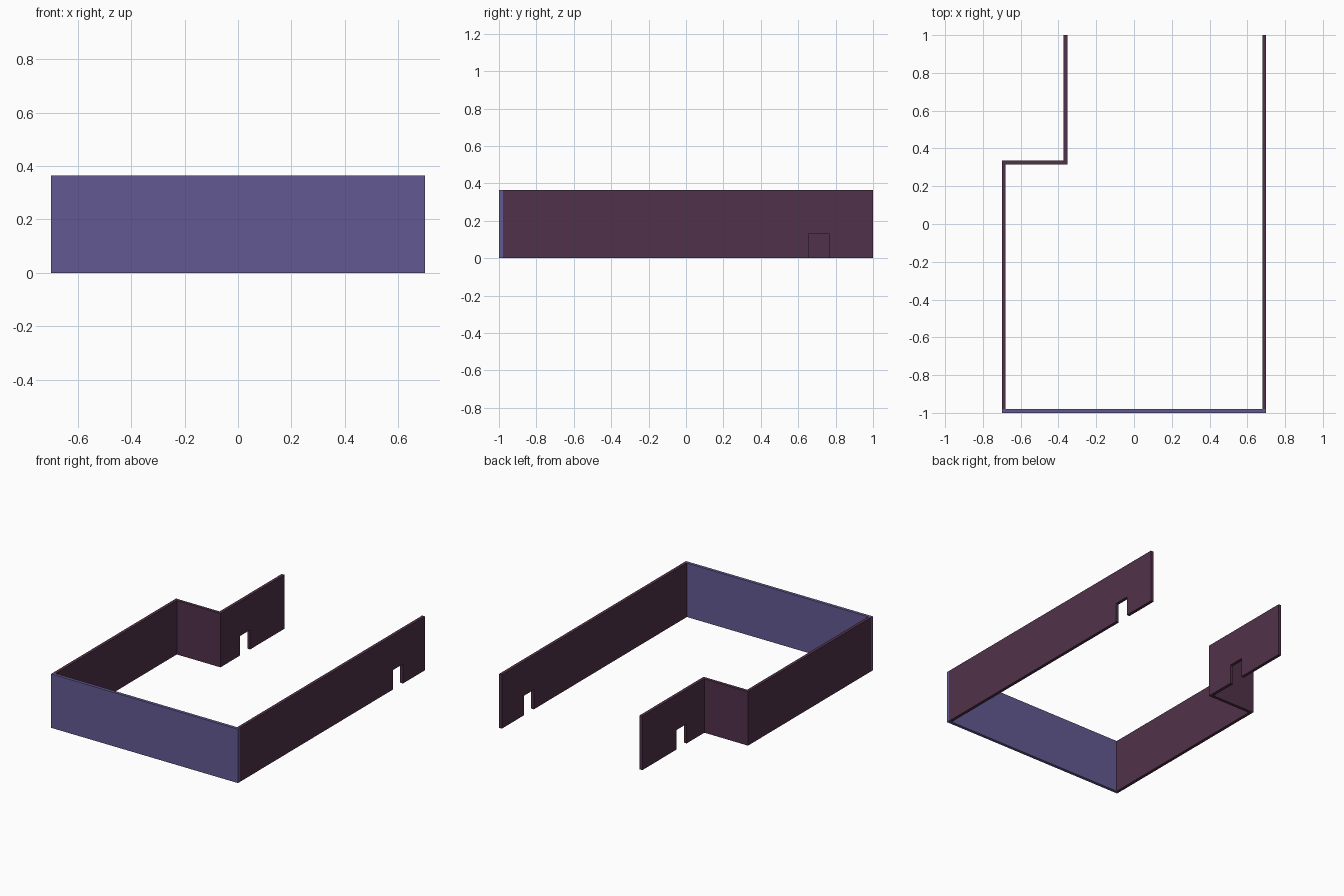
import bpy
import bmesh

if "Cube" in bpy.data.objects:
    bpy.data.objects.remove(bpy.data.objects["Cube"])

H = 0.365          # wall height
T = 0.021          # wall thickness
X, Y = 0.70, 1.0   # half width and half depth
JOG_X, JOG_Y = -0.352, 0.336   # inner face of recessed wall, back face of jog
NOTCH_H = 0.132


def material(name, color):
    m = bpy.data.materials.new(name)
    m.diffuse_color = color
    m.use_nodes = True
    m.node_tree.nodes["Principled BSDF"].inputs["Base Color"].default_value = m.diffuse_color
    return m


front_mat = material("violet_paint", (0.122, 0.102, 0.287, 1))
wall_mat = material("plum_paint", (0.082, 0.031, 0.067, 1))


def extrude(name, profile, direction, mat):
    """Solid made by sweeping a flat outline along a direction."""
    bm = bmesh.new()
    face = bm.faces.new([bm.verts.new(p) for p in profile])
    result = bmesh.ops.extrude_face_region(bm, geom=[face])
    moved = [v for v in result["geom"] if isinstance(v, bmesh.types.BMVert)]
    bmesh.ops.translate(bm, verts=moved, vec=direction)
    bmesh.ops.recalc_face_normals(bm, faces=bm.faces)
    mesh = bpy.data.meshes.new(name)
    bm.to_mesh(mesh)
    bm.free()
    mesh.materials.append(mat)
    obj = bpy.data.objects.new(name, mesh)
    bpy.context.collection.objects.link(obj)
    return obj


def side_wall(name, x, y0, y1, notch=None):
    """Wall along y, with an optional notch in its lower edge."""
    outline = [(y0, 0)]
    if notch:
        a, b = notch
        outline += [(a, 0), (a, NOTCH_H), (b, NOTCH_H), (b, 0)]
    outline += [(y1, 0), (y1, H), (y0, H)]
    return extrude(name, [(x, y, z) for y, z in outline], (T, 0, 0), wall_mat)


def cross_wall(name, x0, x1, y, mat):
    """Plain wall along x."""
    outline = [(x0, y, 0), (x1, y, 0), (x1, y, H), (x0, y, H)]
    return extrude(name, outline, (0, T, 0), mat)


# Front panel
cross_wall("front_panel", -X, X, -Y, front_mat)

# Long right wall with notch
side_wall("right_wall", X - T, -Y + T, Y, (0.658, 0.765))

# Left wall, jog inward, and recessed rear wall with notch
side_wall("left_wall", -X, -Y + T, JOG_Y - T)
cross_wall("jog_wall", -X, JOG_X, JOG_Y - T, wall_mat)
side_wall("left_rear_wall", JOG_X - T, JOG_Y, Y, (0.526, 0.633))
